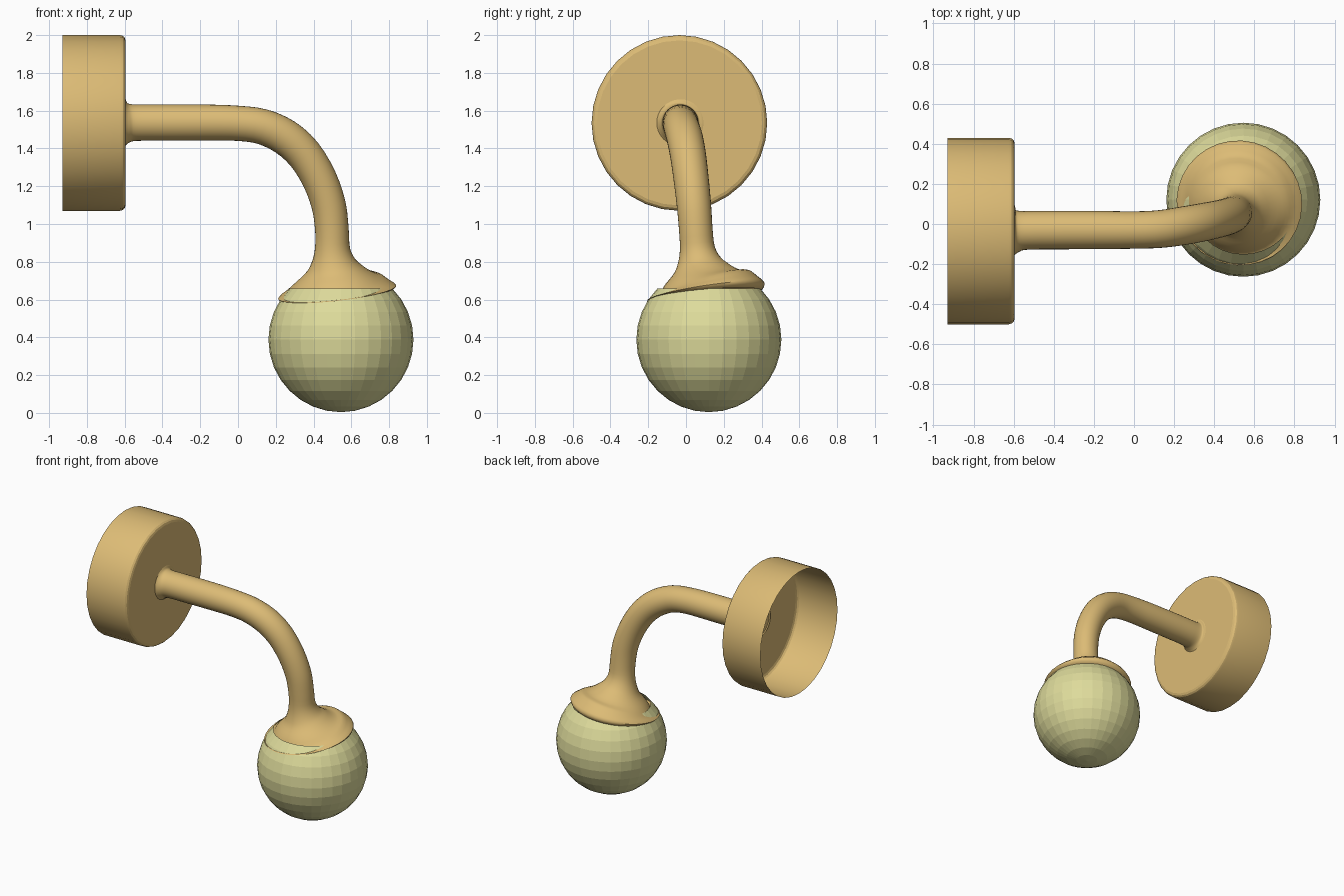
import bpy, bmesh, math
from mathutils import Vector

if "Cube" in bpy.data.objects:
    bpy.data.objects.remove(bpy.data.objects["Cube"])


def material(name, color):
    m = bpy.data.materials.new(name)
    m.diffuse_color = color
    m.use_nodes = True
    m.node_tree.nodes["Principled BSDF"].inputs["Base Color"].default_value = m.diffuse_color
    return m


brass = material("brass", (0.72, 0.5, 0.18, 1))
glass = material("frosted_glass", (0.73, 0.71, 0.33, 1))


def finish(name, bm, mat, smooth_angle=None):
    bmesh.ops.recalc_face_normals(bm, faces=bm.faces[:])
    me = bpy.data.meshes.new(name)
    bm.to_mesh(me)
    bm.free()
    ob = bpy.data.objects.new(name, me)
    bpy.context.collection.objects.link(ob)
    me.materials.append(mat)
    if smooth_angle is not None:
        bpy.ops.object.select_all(action='DESELECT')
        ob.select_set(True)
        bpy.context.view_layer.objects.active = ob
        bpy.ops.object.shade_smooth_by_angle(angle=math.radians(smooth_angle))
    return ob


def add_ring(bm, center, u, v, r, sides):
    step = 2 * math.pi / sides
    return [bm.verts.new(center + r * (math.cos(i * step) * u + math.sin(i * step) * v))
            for i in range(sides)]


def bridge(bm, a, b):
    n = len(a)
    for i in range(n):
        bm.faces.new((a[i], a[(i + 1) % n], b[(i + 1) % n], b[i]))


# Wall cup: shell open at the back, rounded front edge
bm = bmesh.new()
prev = None
for x, r in [(-0.93, 0.465), (-0.625, 0.465), (-0.61, 0.461), (-0.6, 0.452), (-0.595, 0.437)]:
    ring = add_ring(bm, Vector((x, -0.035, 1.535)), Vector((0, 1, 0)), Vector((0, 0, 1)), r, 32)
    if prev:
        bridge(bm, prev, ring)
    prev = ring
bm.faces.new(prev)
finish("wall_cup", bm, brass, 18)

# Arm and flared shade cap: one swept tube, points are x, y, z, radius
path = [
    (-0.598, -0.035, 1.535, 0.128), (-0.585, -0.035, 1.535, 0.108), (-0.56, -0.033, 1.536, 0.098),
    (-0.5, -0.031, 1.537, 0.096), (-0.35, -0.03, 1.537, 0.096), (-0.15, -0.03, 1.537, 0.095),
    (0.0, -0.03, 1.533, 0.093), (0.13, -0.025, 1.515, 0.094), (0.25, -0.008, 1.46, 0.096),
    (0.35, 0.01, 1.37, 0.095), (0.43, 0.027, 1.24, 0.093), (0.48, 0.042, 1.10, 0.091),
    (0.497, 0.052, 0.97, 0.089), (0.5, 0.06, 0.87, 0.093), (0.505, 0.07, 0.80, 0.118),
    (0.511, 0.08, 0.75, 0.16), (0.517, 0.09, 0.70, 0.225), (0.522, 0.1, 0.665, 0.275),
    (0.525, 0.105, 0.64, 0.315), (0.527, 0.107, 0.622, 0.29),
]
pts = [Vector(p) for p in path]
samples = []
for i in range(len(pts) - 1):
    p0, p1, p2 = pts[max(i - 1, 0)], pts[i], pts[i + 1]
    p3 = pts[min(i + 2, len(pts) - 1)]
    for k in range(3):
        t = k / 3
        samples.append(0.5 * (2 * p1 + (p2 - p0) * t + (2 * p0 - 5 * p1 + 4 * p2 - p3) * t * t
                              + (3 * p1 - p0 - 3 * p2 + p3) * t ** 3))
samples.append(pts[-1])

bm = bmesh.new()
prev = None
u = Vector((0, 1, 0))
for i, s in enumerate(samples):
    a, b = samples[max(i - 1, 0)], samples[min(i + 1, len(samples) - 1)]
    tangent = (b.xyz - a.xyz).normalized()
    u = (u - u.dot(tangent) * tangent).normalized()
    ring = add_ring(bm, s.xyz, u, tangent.cross(u), s.w, 32)
    if prev:
        bridge(bm, prev, ring)
    prev = ring
finish("arm_and_cap", bm, brass, 50)

# Globe shade: faceted sphere, opened where the cap covers it
bm = bmesh.new()
bmesh.ops.create_uvsphere(bm, u_segments=32, v_segments=16, radius=0.384)
top = [v for v in bm.verts if v.co.z > 0.3]
bmesh.ops.delete(bm, geom=top, context='VERTS')
bmesh.ops.translate(bm, verts=bm.verts[:], vec=(0.545, 0.121, 0.388))
finish("globe_shade", bm, glass)
